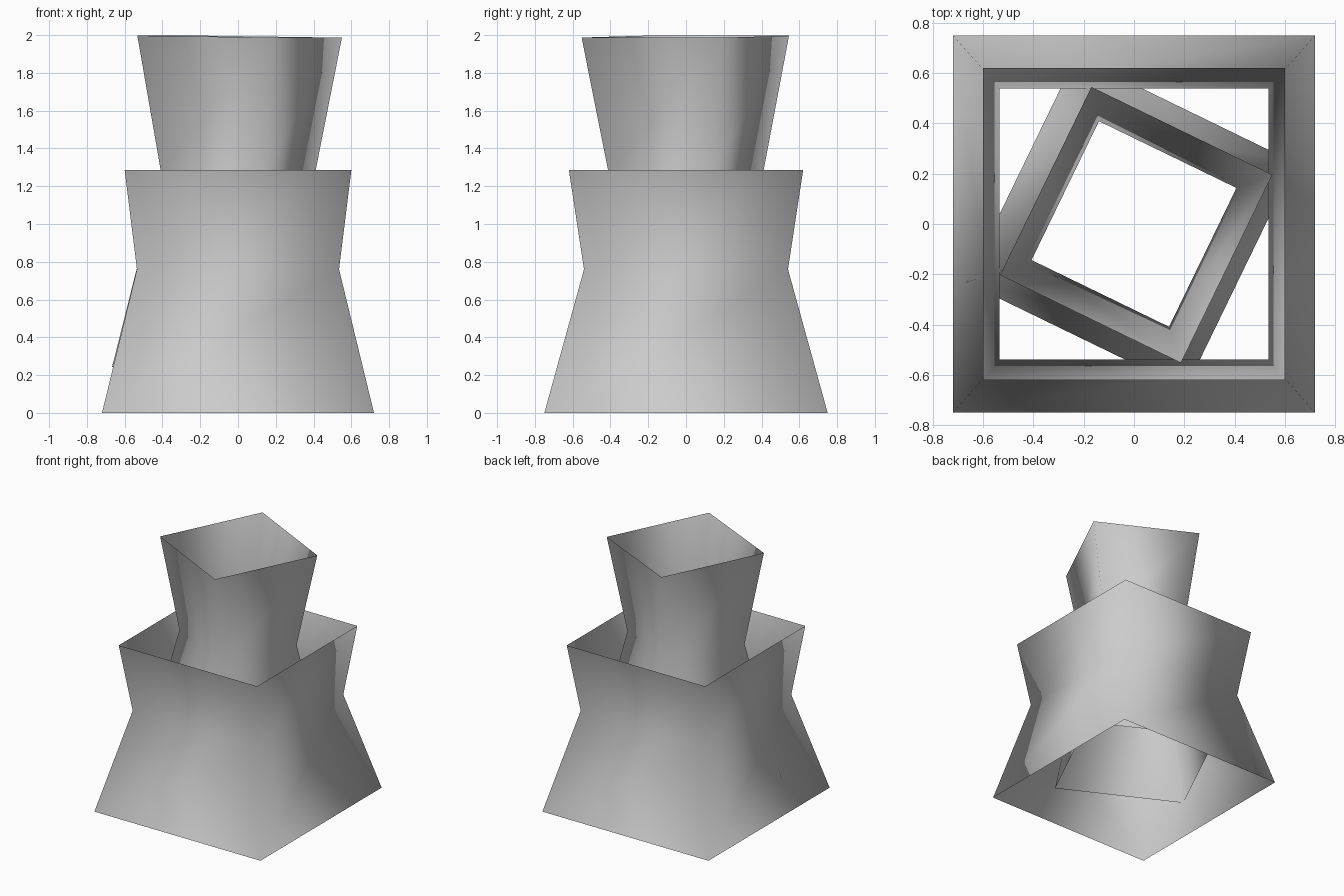
import bpy
import bmesh
from mathutils import Matrix

cube = bpy.data.objects.get("Cube")
if cube:
    bpy.data.objects.remove(cube, do_unlink=True)

grey = bpy.data.materials.new("plain grey")
grey.use_nodes = True
COLOUR = (0.6, 0.6, 0.6, 1)
grey.diffuse_color = COLOUR
grey.node_tree.nodes["Principled BSDF"].inputs["Base Color"].default_value = COLOUR


def open_tube(name, levels, matrix):
    """Open four-sided tube through (half width, half depth, z) levels."""
    bm = bmesh.new()
    rings = []
    for w, d, z in levels:
        corners = ((-w, -d), (w, -d), (w, d), (-w, d))
        rings.append([bm.verts.new((x, y, z)) for x, y in corners])
    for low, high in zip(rings, rings[1:]):
        for i in range(4):
            j = (i + 1) % 4
            face = bm.faces.new((low[i], low[j], high[j], high[i]))
            face.smooth = True
    bm.transform(matrix)
    mesh = bpy.data.meshes.new(name)
    bm.to_mesh(mesh)
    bm.free()
    mesh.materials.append(grey)
    obj = bpy.data.objects.new(name, mesh)
    bpy.context.collection.objects.link(obj)
    return obj


# Wide pinched outer sleeve
open_tube("outer_sleeve",
          [(0.72, 0.75, 0), (0.535, 0.54, 0.76), (0.6, 0.62, 1.285)],
          Matrix.Identity(4))

# Narrow inner sleeve, turned and very slightly tilted about its waist
waist = 1.27
turn = (Matrix.Translation((0, 0, waist))
        @ Matrix.Rotation(0.012, 4, "Y")
        @ Matrix.Rotation(0.005, 4, "X")
        @ Matrix.Rotation(-0.452, 4, "Z"))
open_tube("inner_sleeve",
          [(0.485, 0.5, -1.035), (0.304, 0.307, 0), (0.4, 0.416, 0.722)],
          turn)
